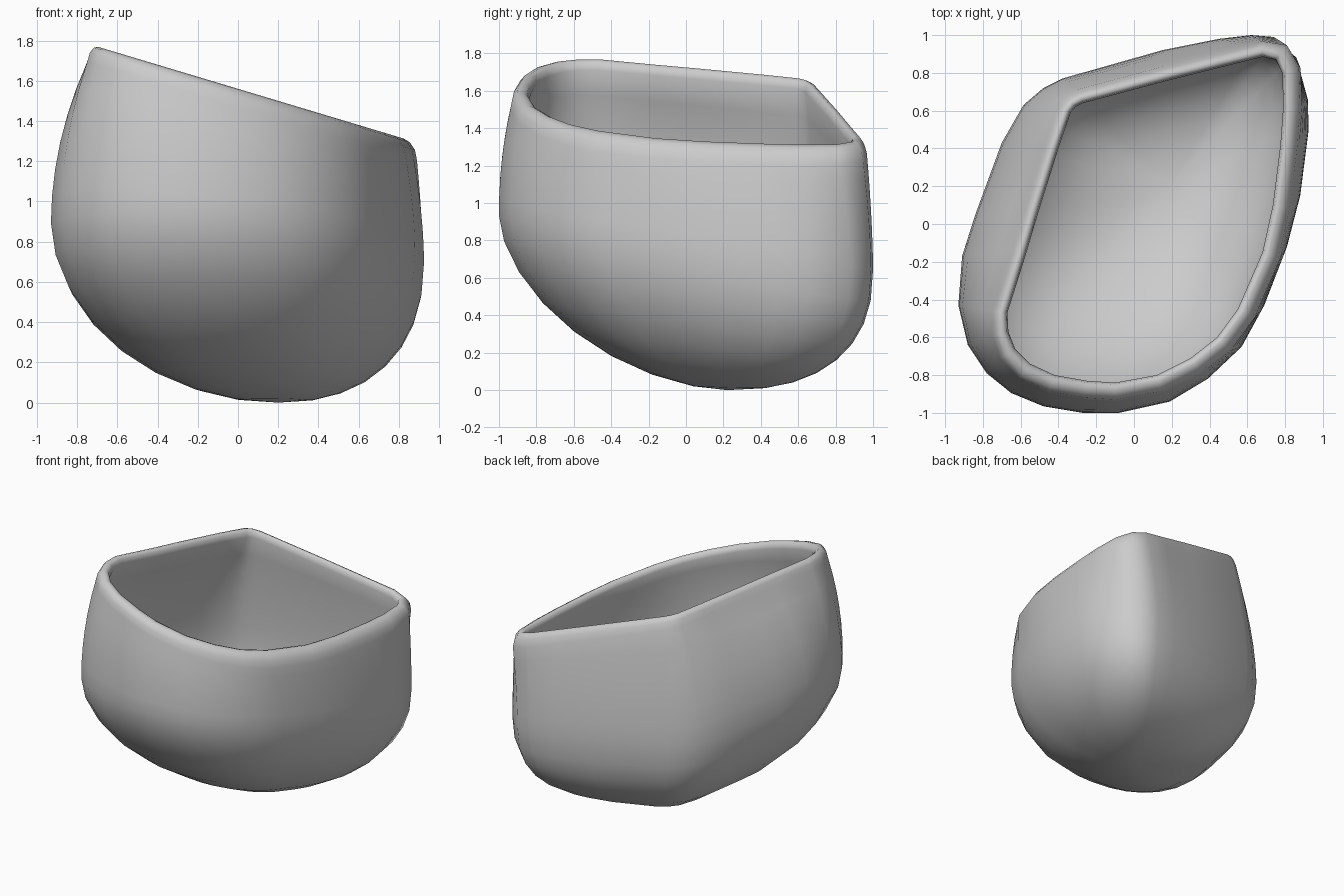
import bpy
import bmesh
from math import sin, cos, pi
from mathutils import Vector

if "Cube" in bpy.data.objects:
    bpy.data.objects.remove(bpy.data.objects["Cube"])

# Matched outline points: widest body outline (x, y), inner rim edge (x, y)
PAIRS = [
    (-.38, .77, -.27, .64), (.15, .92, .2, .765), (.45, .98, .5, .84), (.62, 1, .68, .885),
    (.74, .99, .75, .87), (.86, .88, .785, .80), (.92, .66, .79, .62), (.925, .5, .775, .42),
    (.88, .15, .735, .1), (.81, -.12, .68, -.15), (.69, -.43, .55, -.45), (.57, -.65, .44, -.6),
    (.39, -.82, .3, -.71), (.19, -.94, .12, -.8), (-.08, -1, -.1, -.84), (-.27, -1, -.25, -.83),
    (-.48, -.965, -.42, -.8), (-.65, -.895, -.55, -.74), (-.78, -.79, -.63, -.66),
    (-.88, -.64, -.665, -.57), (-.93, -.43, -.67, -.47), (-.91, -.17, -.575, -.17),
    (-.84, .05, -.51, .05), (-.7, .43, -.40, .4), (-.585, .63, -.335, .59), (-.48, .72, -.31, .62),
]
WALL = 0.08
BASE = Vector((0.2, 0.22))
body = [Vector(p[:2]) for p in PAIRS]
rim = [Vector(p[2:]) for p in PAIRS]


def offset(loop, d, thin=0.0):
    """Push a clockwise loop outwards by d, less on the flat back-left walls."""
    out = []
    for i, p in enumerate(loop):
        a = (p - loop[i - 1]).normalized()
        b = (loop[(i + 1) % len(loop)] - p).normalized()
        t = (a + b).normalized()
        nrm = Vector((-t.y, t.x))
        out.append(p + nrm * d * (1 - thin * max(0, (nrm.y - nrm.x) * .707)))
    return out


def rim_height(p):
    return 1.56 - 0.3 * p.x


def belly_height(p):
    return 0.8 - 0.13 * p.y - 0.04 * p.x


def shell(wide, top, floor, drop):
    """Rings from the rounded bottom, past the belly, up to the sloping rim."""
    rings = []
    for k in range(1, 9):
        a = k / 8 * pi / 2
        ring = []
        for p in wide:
            # The bottom is fuller towards the back
            e = 2 / (2.08 + 0.38 * (p - BASE).normalized().y)
            z = floor + (belly_height(p) - floor) * (1 - max(0, cos(a)) ** e)
            ring.append((*BASE.lerp(p, sin(a) ** e), z))
        rings.append(ring)
    for k in range(1, 7):
        t = k / 6
        ring = []
        for p, q in zip(wide, top):
            z0, z1 = belly_height(p), rim_height(q) - drop
            bulge = 1.85 - 0.25 * (p - BASE).normalized().y
            ring.append((*p.lerp(q, t ** bulge), z0 + (z1 - z0) * t))
        rings.append(ring)
    return rings


def lip(d, drop):
    return [(p.x, p.y, rim_height(p) - drop) for p in offset(rim, d, .35)]


# Outer shell, rounded lip, then inner shell downwards
rings = shell(body, offset(rim, 0.1, .25), 0.0, 0.09)
rings += [lip(.09, .04), lip(.065, .01), lip(.035, 0), lip(.01, .012)]
rings += shell(offset(body, -WALL), rim, WALL, 0.05)[::-1]

bm = bmesh.new()
loops = [[bm.verts.new(c) for c in ring] for ring in rings]
n = len(PAIRS)
for lo, hi in zip(loops, loops[1:]):
    for i in range(n):
        j = (i + 1) % n
        bm.faces.new((lo[i], lo[j], hi[j], hi[i]))

# Close the outside bottom and the inside floor
for loop, z in ((loops[0], 0.0), (loops[-1], WALL)):
    c = bm.verts.new((*BASE, z))
    for i in range(n):
        bm.faces.new((c, loop[i], loop[(i + 1) % n]))
bmesh.ops.recalc_face_normals(bm, faces=bm.faces)

mesh = bpy.data.meshes.new("bowl")
bm.to_mesh(mesh)
bm.free()
mesh.shade_smooth()
bowl = bpy.data.objects.new("bowl", mesh)
bpy.context.collection.objects.link(bowl)
